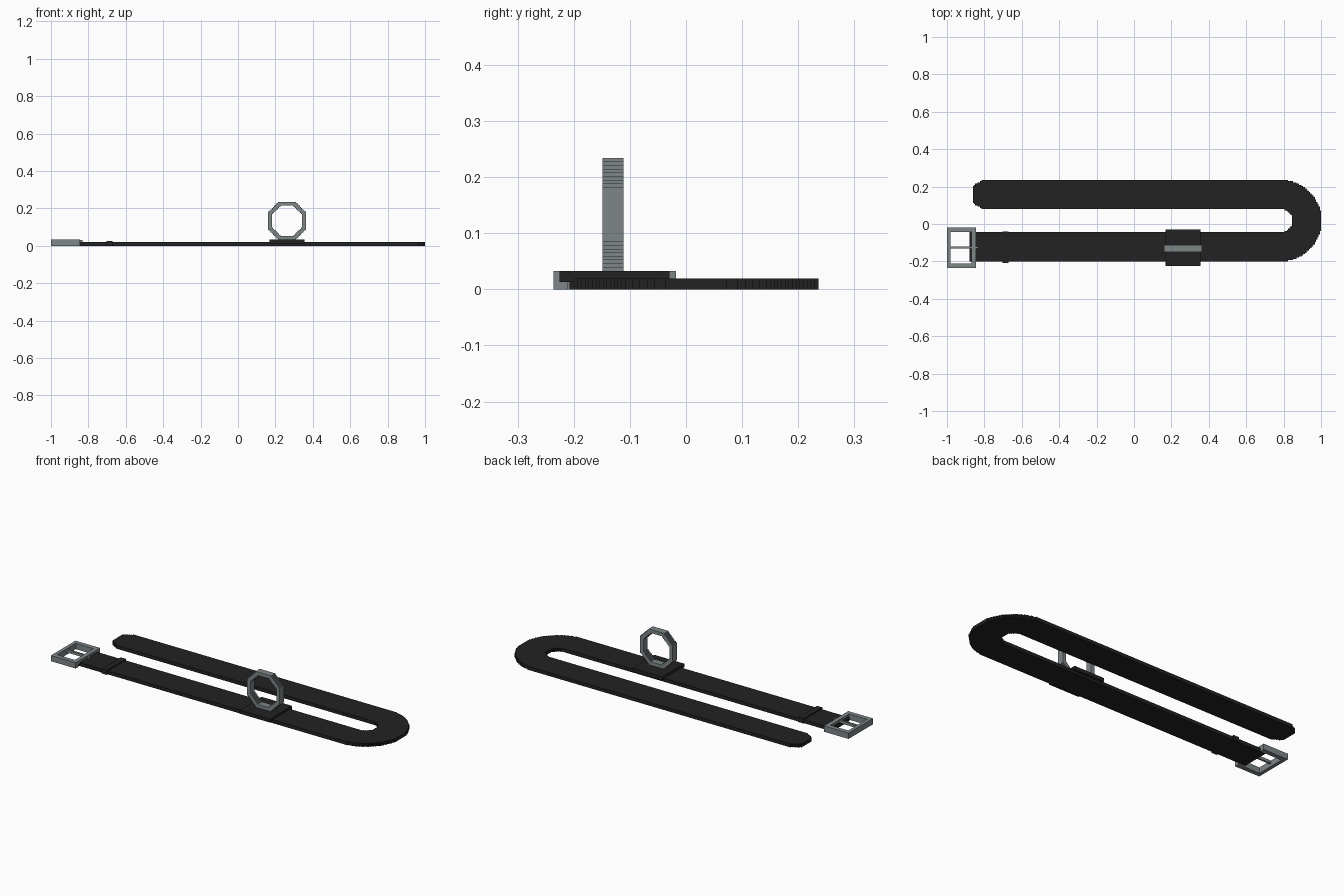
import bpy, bmesh, math
from mathutils import Matrix, Vector

if "Cube" in bpy.data.objects:
    bpy.data.objects.remove(bpy.data.objects["Cube"], do_unlink=True)

U = 0.0065  # step size of the blocky outlines


def material(name, rgb, metallic=0.0):
    mat = bpy.data.materials.new(name)
    mat.use_nodes = True
    mat.diffuse_color = (*rgb, 1)
    bsdf = mat.node_tree.nodes["Principled BSDF"]
    bsdf.inputs["Base Color"].default_value = (*rgb, 1)
    bsdf.inputs["Roughness"].default_value = 0.7
    return mat


black = material("black leather", (0.016, 0.016, 0.016))
grey = material("grey metal", (0.21, 0.24, 0.25))


def finish(name, bm, mat):
    bmesh.ops.recalc_face_normals(bm, faces=bm.faces)
    mesh = bpy.data.meshes.new(name)
    bm.to_mesh(mesh)
    bm.free()
    mesh.materials.append(mat)
    obj = bpy.data.objects.new(name, mesh)
    bpy.context.collection.objects.link(obj)
    return obj


def box(name, x, y, z, mat):
    """Box from three (low, high) ranges."""
    bm = bmesh.new()
    size = [b - a for a, b in (x, y, z)]
    centre = Vector([(a + b) / 2 for a, b in (x, y, z)])
    bmesh.ops.create_cube(bm, size=1, matrix=Matrix.Translation(centre) @ Matrix.Diagonal((*size, 1)))
    return finish(name, bm, mat)


def stepped(name, inside, cols, rows, depth, matrix, mat):
    """Plate made of the unit cells whose centre passes the test."""
    bm = bmesh.new()
    corners = {}

    def corner(i, j):
        if (i, j) not in corners:
            corners[i, j] = bm.verts.new((i * U, j * U, 0))
        return corners[i, j]

    for i in cols:
        for j in rows:
            if inside(i + 0.5, j + 0.5):
                bm.faces.new([corner(i, j), corner(i + 1, j), corner(i + 1, j + 1), corner(i, j + 1)])
    result = bmesh.ops.extrude_face_region(bm, geom=bm.faces[:], use_keep_orig=True)
    moved = [v for v in result["geom"] if isinstance(v, bmesh.types.BMVert)]
    bmesh.ops.translate(bm, verts=moved, vec=(0, 0, depth))
    bmesh.ops.transform(bm, matrix=matrix, verts=bm.verts[:])
    return finish(name, bm, mat)


# Strap: two straight runs, a stepped half-round bend and a tapered tip
thick = 3 * U
bend_x, bend_y = 0.7855, 0.018
inner, outer = 9.5 * U, 33.5 * U
tip_x = -0.862
taper = 9 * U
box("strap_front_run", (-0.88, bend_x), (bend_y - outer, bend_y - inner), (0, thick), black)
box("strap_back_run", (tip_x + taper, bend_x), (bend_y + inner, bend_y + outer), (0, thick), black)
stepped("strap_bend", lambda i, j: 9.5 <= math.hypot(i, j - 0.5) < 33.5,
        range(34), range(-33, 35), thick,
        Matrix.Translation((bend_x, bend_y - U / 2, 0)) @ Matrix.Translation((0, 0, 0)), black)
stepped("strap_tip", lambda i, j: abs(j) <= 7 + 0.6 * i, range(9), range(-12, 12), thick,
        Matrix.Translation((tip_x, bend_y + (inner + outer) / 2, 0)), black)

# Keeper loop and the pad under the ring
box("keeper_loop", (-0.704, -0.671), (-0.208, -0.039), (0, 4 * U), black)
box("ring_pad", (0.168, 0.356), (-0.225, -0.029), (2 * U, 5 * U), black)


# Upright octagonal ring
def octagon(i, j, radius):
    return max(abs(i), abs(j), (abs(i) + abs(j)) / math.sqrt(2)) < radius


stepped("ring", lambda i, j: octagon(i - 0.5, j - 0.5, 15.6) and not octagon(i - 0.5, j - 0.5, 12.4),
        range(-15, 16), range(-15, 16), 0.0375,
        Matrix.Translation((0.262 - U / 2, -0.111, 20.5 * U - U / 2)) @ Matrix.Rotation(math.pi / 2, 4, "X"), grey)

# Buckle: frame bars and tongue
low, high, bar = -0.236, -0.018, 4 * U
top = 5 * U
box("buckle_end_bar", (-1, -0.98), (low + bar, high - bar), (0, top), grey)
box("buckle_strap_bar", (-0.869, -0.846), (low + bar, high - bar), (2 * U, top), grey)
for side, y in (("front", low), ("back", high - bar)):
    box("buckle_" + side + "_bar", (-1, -0.846), (y, y + bar), (0, top), grey)
box("buckle_tongue", (-0.985, -0.832), (-0.132, -0.121), (2.5 * U, top - 0.001), grey)
